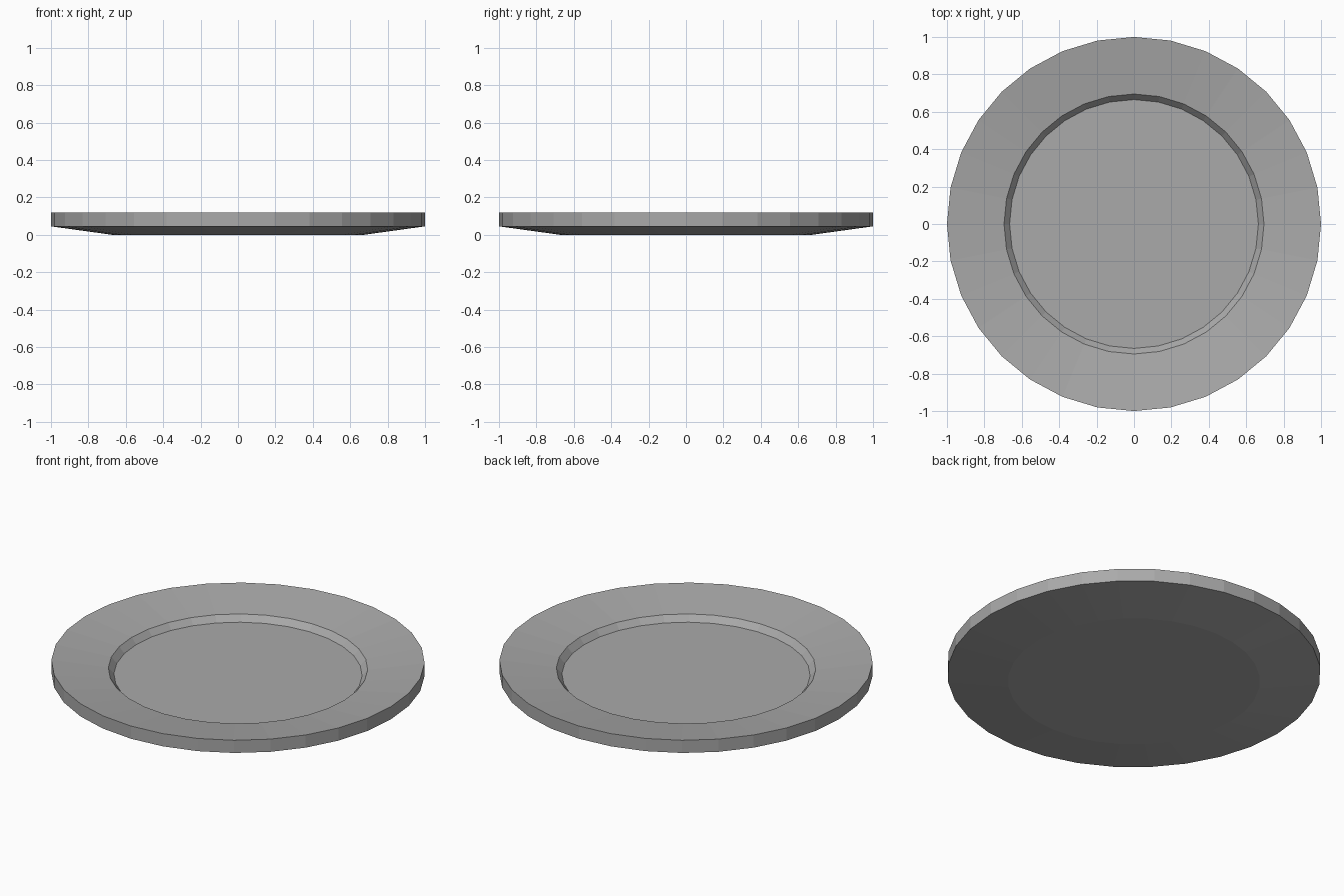
import bpy, bmesh, math

SIDES = 32

# Remove the default cube
cube = bpy.data.objects.get("Cube")
if cube:
    bpy.data.objects.remove(cube, do_unlink=True)

# Plain grey material
grey = bpy.data.materials.new("plate_grey")
grey.use_nodes = True
colour = (0.4, 0.4, 0.4, 1)
grey.diffuse_color = colour
grey.node_tree.nodes["Principled BSDF"].inputs["Base Color"].default_value = colour

# Plate cross-section as (radius, height), from the foot round to the floor
profile = [
    (0.675, 0.0),    # foot
    (1.0, 0.045),    # lower outer edge
    (1.0, 0.12),     # upper outer edge
    (0.695, 0.077),  # inner edge of the rim
    (0.665, 0.042),  # edge of the sunken floor
]

bm = bmesh.new()
rings = []
for radius, height in profile:
    ring = []
    for i in range(SIDES):
        a = 2 * math.pi * i / SIDES
        ring.append(bm.verts.new((radius * math.cos(a), radius * math.sin(a), height)))
    rings.append(ring)

# Walls between neighbouring rings
for low, high in zip(rings, rings[1:]):
    for i in range(SIDES):
        j = (i + 1) % SIDES
        bm.faces.new((low[i], low[j], high[j], high[i]))

# Flat underside and flat floor
bm.faces.new(reversed(rings[0]))
bm.faces.new(rings[-1])
bmesh.ops.recalc_face_normals(bm, faces=bm.faces[:])

mesh = bpy.data.meshes.new("plate")
bm.to_mesh(mesh)
bm.free()
mesh.materials.append(grey)
plate = bpy.data.objects.new("plate", mesh)
bpy.context.collection.objects.link(plate)
